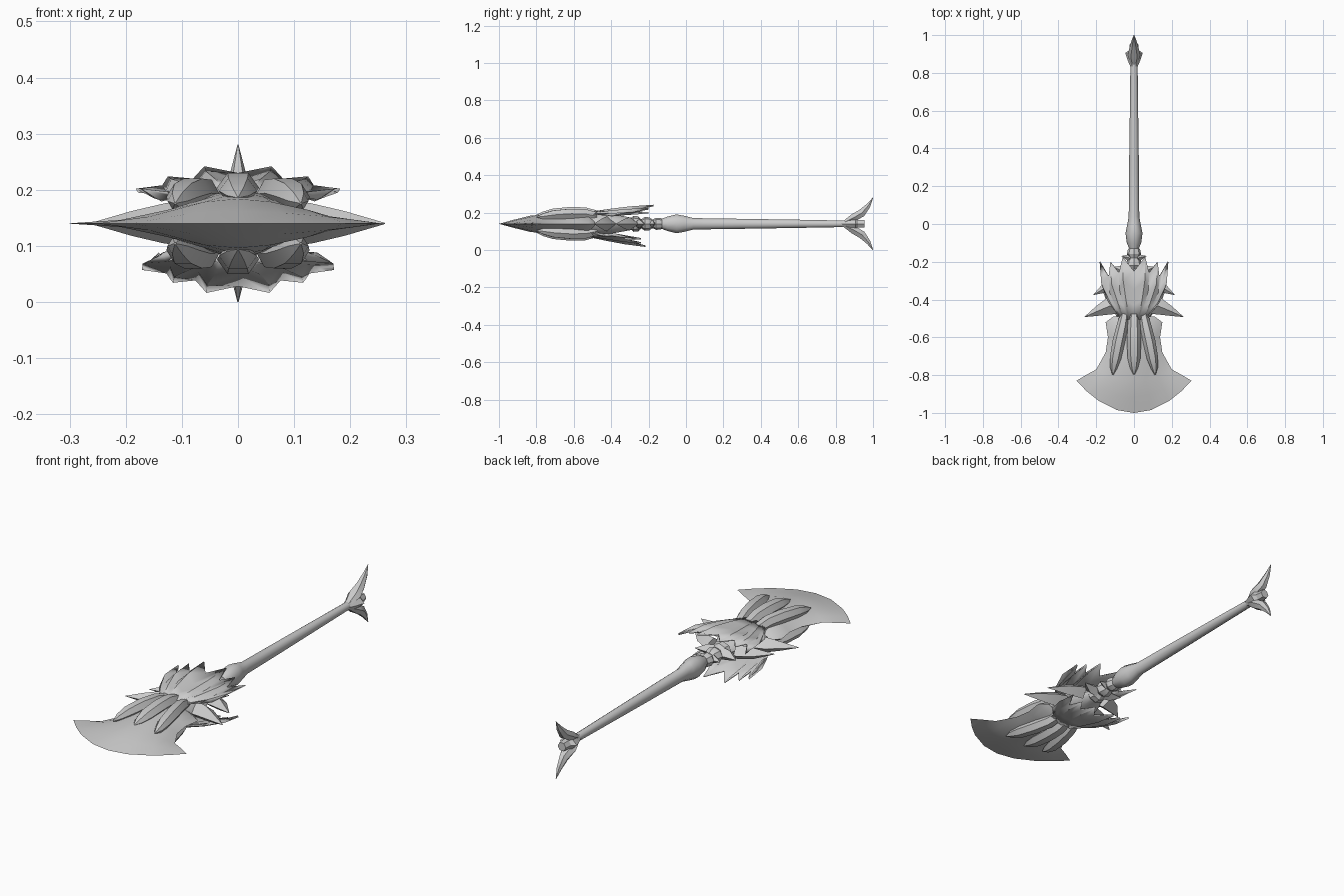
import bpy, bmesh, math
from mathutils import Vector

if "Cube" in bpy.data.objects:
    bpy.data.objects.remove(bpy.data.objects["Cube"])

ZC = 0.14  # height of the weapon's long axis
steel = bpy.data.materials.new("steel_grey")
steel.diffuse_color = (0.6, 0.6, 0.6, 1)
steel.use_nodes = True
steel.node_tree.nodes["Principled BSDF"].inputs["Base Color"].default_value = steel.diffuse_color


def finish(name, bm, angle=40):
    bmesh.ops.remove_doubles(bm, verts=bm.verts, dist=0.0004)
    bmesh.ops.recalc_face_normals(bm, faces=bm.faces)
    me = bpy.data.meshes.new(name)
    bm.to_mesh(me)
    bm.free()
    me.materials.append(steel)
    ob = bpy.data.objects.new(name, me)
    bpy.context.collection.objects.link(ob)
    bpy.ops.object.select_all(action='DESELECT')
    ob.select_set(True)
    bpy.context.view_layer.objects.active = ob
    bpy.ops.object.shade_smooth_by_angle(angle=math.radians(angle))
    return ob


def loft(name, stations, sides=8, angle=40, turn=0.0):
    """Tube through (x, y, z offset, side radius, up radius) stations."""
    bm = bmesh.new()
    pts = [Vector((s[0], s[1], ZC + s[2])) for s in stations]
    rings = []
    for i, s in enumerate(stations):
        t = (pts[min(i + 1, len(pts) - 1)] - pts[max(i - 1, 0)]).normalized()
        side = t.cross(Vector((0, 0, 1))).normalized()
        up = side.cross(t)
        rings.append([bm.verts.new(pts[i] + side * s[3] * math.cos(a) + up * s[4] * math.sin(a))
                      for a in [math.tau * (k + turn) / sides for k in range(sides)]])
    for a, b in zip(rings, rings[1:]):
        for k in range(sides):
            n = (k + 1) % sides
            bm.faces.new((a[k], a[n], b[n], b[k]))
    bm.faces.new(rings[0])
    bm.faces.new(rings[-1])
    return finish(name, bm, angle)


def grid_faces(bm, rows):
    for a, b in zip(rows, rows[1:]):
        for k in range(len(a) - 1):
            bm.faces.new((a[k], a[k + 1], b[k + 1], b[k]))


# Axe blade: rows of (half width, y, backward sweep at the sides, half thickness)
blade_rows = [(.305, -1, .17, 0), (.255, -.92, .12, .022), (.2, -.83, .06, .044),
              (.15, -.69, .01, .055), (.138, -.6, 0, .06), (.15, -.52, 0, .055), (.11, -.49, 0, .03)]
us = [-1, -.82, -.62, -.3, 0, .3, .62, .82, 1]
bm = bmesh.new()
for sz in (1, -1):
    grid_faces(bm, [[bm.verts.new((u * w, y + dy * u * u, ZC + sz * t * (1 - abs(u) ** 1.7)))
                     for u in us] for w, y, dy, t in blade_rows])
finish("axe_blade", bm, 50)

# Claws gripping both faces of the blade
for sz, side_name in ((1, "upper"), (-1, "lower")):
    for sx in (-1, 0, 1):
        w = .034 if sx == 0 else .03
        d = 0 if sx == 0 else .01
        loft(f"{side_name}_claw", [
            (sx * .05, -.48, sz * (.05 - d), w * .8, .025),
            (sx * .062, -.54, sz * (.062 - d), w, .03),
            (sx * .08, -.62, sz * (.064 - d), w * 1.1, .03),
            (sx * .098, -.71, sz * (.058 - d), w, .027),
            (sx * .108, -.765, sz * (.05 - d), w * .6, .017),
            (sx * .112, -.8, sz * (.046 - d), .002, .002)], 6, 45)

# Feathered crown: half outline (x, y, height), alternating valleys and tips
half = [(.15, -.34, .045), (.182, -.2, .062), (.135, -.28, .068), (.125, -.2, .084),
        (.08, -.26, .08), (.06, -.175, .102), (0, -.25, .09)]
outline = [(-x, y, z) for x, y, z in half] + half[-2::-1]


def crown(name, sz, wide, dy, dz):
    bm = bmesh.new()
    rows = []
    for t in (0, .3, .62, 1):
        row = []
        for k, (x, y, z) in enumerate(outline):
            bump = (.006 if k % 2 else -.006) * math.sin(math.pi * t)
            swell = 1 + .25 * math.sin(math.pi * t)
            x0 = x * .4
            z0 = .066 - 3.5 * x0 * x0
            row.append(bm.verts.new(((x0 + (x * wide - x0) * t) * swell, -.505 + (y + dy + .505) * t,
                                     ZC + sz * (z0 + (z + dz - z0) * t + bump))))
        rows.append(row)
    grid_faces(bm, rows)
    ob = finish(name, bm, 35)
    thick = ob.modifiers.new("thickness", 'SOLIDIFY')
    thick.thickness = .008
    thick.offset = -1 if sz > 0 else 1


crown("upper_crown", 1, 1.0, 0, 0)
crown("lower_crown", -1, .92, -.04, .014)

# Core under the crown and the vertebrae leading to the grip
loft("crown_core", [(0, -.53, 0, .09, .055), (0, -.47, 0, .085, .062), (0, -.4, 0, .1, .055),
                    (0, -.33, 0, .075, .042), (0, -.27, 0, .035, .03)], 10)
for y, r in ((-.27, .05), (-.21, .043), (-.15, .038)):
    loft("vertebra", [(0, y - .04, 0, .016, .018), (0, y - .01, 0, r, r * .85),
                      (0, y + .015, 0, r * .85, r * .8), (0, y + .035, 0, .018, .02)], 8, 30)

# Swept horns and smaller thorns, mirrored left and right
for sx in (-1, 1):
    loft("large_horn", [(sx * .06, -.42, 0, .055, .04), (sx * .13, -.435, 0, .045, .036),
                        (sx * .19, -.46, 0, .027, .022), (sx * .262, -.492, 0, .001, .001)], 4, 30)
    loft("small_horn", [(sx * .06, -.3, 0, .05, .035), (sx * .13, -.325, 0, .035, .028),
                        (sx * .215, -.375, 0, .001, .001)], 4, 30)
    loft("inner_thorn", [(sx * .02, -.25, 0, .035, .03), (sx * .06, -.25, 0, .028, .024),
                         (sx * .11, -.225, 0, .001, .001)], 4, 30)
    loft("grip_thorn", [(sx * .02, -.18, 0, .022, .022), (sx * .065, -.17, 0, .001, .001)], 4, 30)

# Swollen grip and long tapering handle
loft("handle", [(0, -.13, 0, .026, .028), (0, -.1, 0, .038, .04), (0, -.05, 0, .045, .053),
                (0, -.01, 0, .037, .045), (0, .04, 0, .028, .032), (0, .3, 0, .026, .028),
                (0, .6, 0, .022, .023), (0, .86, 0, .019, .018)], 10)

# Forked pommel
loft("pommel_collar", [(0, .835, 0, .02, .018), (0, .87, 0, .035, .03), (0, .905, 0, .046, .026),
                       (0, .92, 0, .026, .024), (0, .955, 0, .022, .022)], 6, 30)
for sz in (1, -1):
    loft("pommel_prong", [(0, .845, sz * .008, .018, .01), (0, .895, sz * .032, .034, .024),
                          (0, .94, sz * .058, .022, .024), (0, .975, sz * .098, .012, .014),
                          (0, 1.0, sz * .14, .001, .001)], 6, 30)
